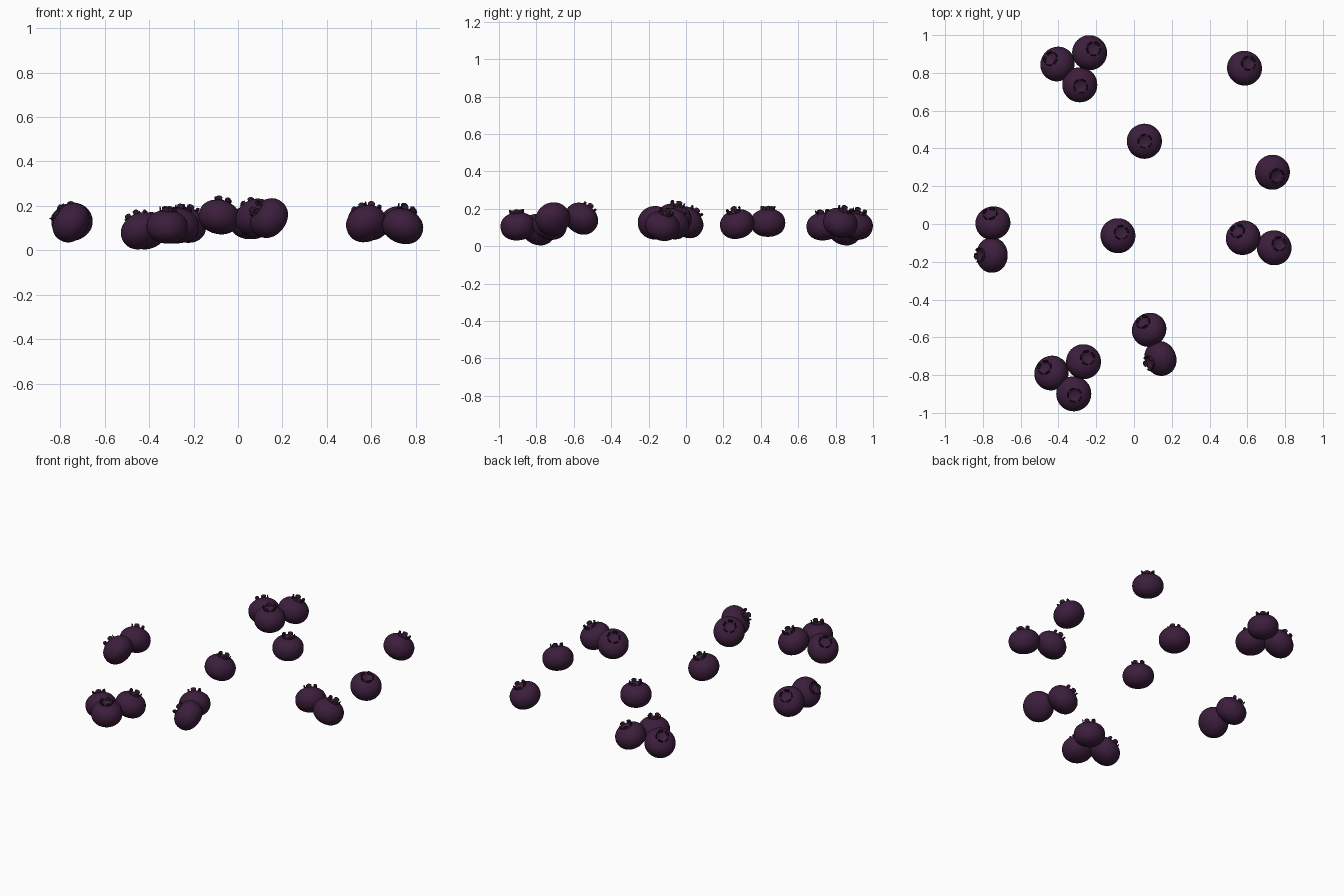
import bpy, bmesh
from math import sin, cos, pi, radians
from mathutils import Matrix

if "Cube" in bpy.data.objects:
    bpy.data.objects.remove(bpy.data.objects["Cube"])

R, H = 0.093, 0.075      # equator radius, half height
RING = 0.035             # calyx ring radius


def material(name, rgb):
    m = bpy.data.materials.new(name)
    m.diffuse_color = (*rgb, 1)
    m.use_nodes = True
    m.node_tree.nodes["Principled BSDF"].inputs["Base Color"].default_value = m.diffuse_color
    return m


skin = material("berry_skin", (0.045, 0.013, 0.045))
dark = material("calyx_dark", (0.03, 0.010, 0.026))


def finish(bm, name, mat, smooth):
    bmesh.ops.recalc_face_normals(bm, faces=bm.faces)
    me = bpy.data.meshes.new(name)
    bm.to_mesh(me)
    bm.free()
    me.materials.append(mat)
    for p in me.polygons:
        p.use_smooth = smooth
    return me


# Berry body: lathed plump profile with a dimple at the top
def berry_mesh():
    prof = [(0, -H)]
    for i in range(1, 18):
        a = -pi / 2 + i * pi / 20
        c, s = cos(a), sin(a)
        r = R * abs(c) ** 0.92
        z = H * (abs(s) ** 0.92) * (1 if s > 0 else -1)
        if r > RING + 0.003:
            prof.append((r, z))
        elif s < 0:
            prof.append((r, z))
    prof += [(RING, H - 0.003), (RING - 0.005, H - 0.009), (0.016, H - 0.014), (0, H - 0.014)]
    bm = bmesh.new()
    vs = [bm.verts.new((r, 0, z)) for r, z in prof]
    es = [bm.edges.new(p) for p in zip(vs, vs[1:])]
    bmesh.ops.spin(bm, geom=vs + es, axis=(0, 0, 1), cent=(0, 0, 0),
                   angle=2 * pi, steps=36, use_duplicate=False)
    bmesh.ops.remove_doubles(bm, verts=bm.verts, dist=1e-5)
    return finish(bm, "berry", skin, True)


# Calyx: five short curved tabs standing around the dimple
def crown_mesh():
    bm = bmesh.new()
    for k in range(5):
        prev = None
        for j in range(5):
            u = j / 4 - 0.5
            a = 2 * pi * k / 5 + u * 0.85
            top = H + 0.015 - 0.024 * u * u
            sec = [bm.verts.new((r * cos(a), r * sin(a), z)) for r, z in
                   ((RING - 0.003, H - 0.009), (RING + 0.003, H - 0.009),
                    (RING + 0.005, top), (RING + 0.001, top))]
            if prev:
                for i in range(4):
                    n = (i + 1) % 4
                    bm.faces.new((prev[i], prev[n], sec[n], sec[i]))
            if j in (0, 4):
                bm.faces.new(sec)
            prev = sec
    return finish(bm, "crown", dark, False)


body, crown = berry_mesh(), crown_mesh()

# x, y, z, tilt in degrees, direction of tilt
triple = [(-0.405, 0.847, 0.088, 36, 142),
          (-0.235, 0.907, 0.113, 22, 45),
          (-0.287, 0.737, 0.106, 6, 300)]
berries = triple + [(x - 0.032, y - 1.636, z, t, d) for x, y, z, t, d in triple] + [
    (0.585, 0.825, 0.125, 25, 50),
    (0.055, 0.438, 0.125, 2, 0),
    (0.733, 0.274, 0.118, 23, 320),
    (-0.747, 0.005, 0.128, 42, 107),
    (-0.752, -0.165, 0.125, 56, 180),
    (-0.085, -0.062, 0.150, 18, 45),
    (0.578, -0.073, 0.120, 36, 130),
    (0.742, -0.126, 0.108, 25, 38),
    (0.080, -0.560, 0.147, 42, 128),
    (0.140, -0.712, 0.145, 56, 202),
]

for i, (x, y, z, tilt, az) in enumerate(berries, 1):
    m = (Matrix.Translation((x, y, z)) @ Matrix.Rotation(radians(az), 4, 'Z')
         @ Matrix.Rotation(radians(tilt), 4, 'Y') @ Matrix.Rotation(i * 0.7, 4, 'Z'))
    for name, me in (("berry", body), ("crown", crown)):
        ob = bpy.data.objects.new(f"{name}_{i}", me)
        ob.matrix_world = m
        bpy.context.collection.objects.link(ob)
